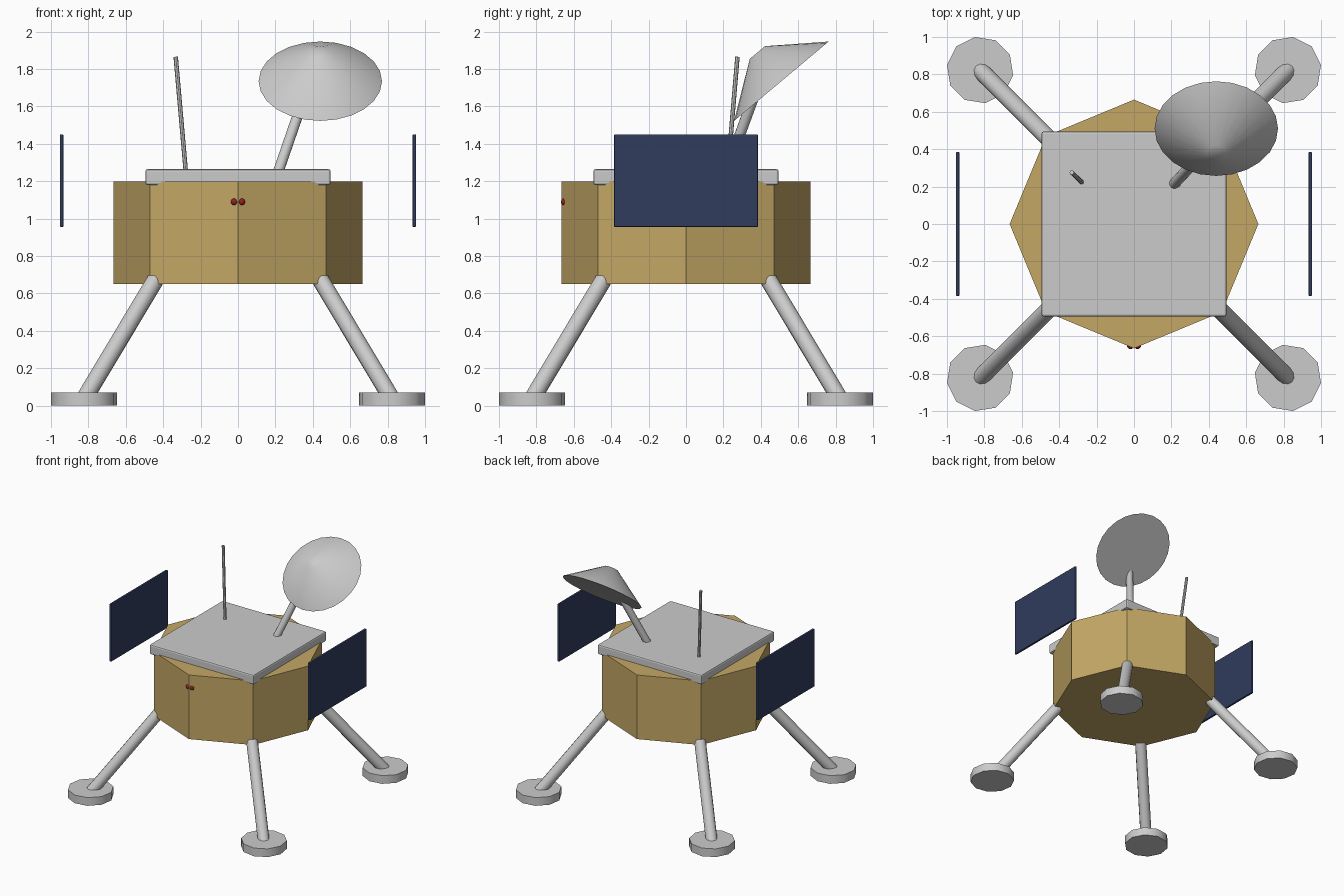
import bpy, math
from mathutils import Vector

if "Cube" in bpy.data.objects:
    bpy.data.objects.remove(bpy.data.objects["Cube"])


def material(name, rgb):
    m = bpy.data.materials.new(name)
    m.diffuse_color = (*rgb, 1)
    m.use_nodes = True
    m.node_tree.nodes["Principled BSDF"].inputs["Base Color"].default_value = m.diffuse_color
    return m


gold = material("gold_foil", (0.55, 0.39, 0.13))
navy = material("solar_blue", (0.03, 0.045, 0.11))
red = material("red_lamp", (0.30, 0.015, 0.015))


def finish(name, mat=None, angle=None):
    o = bpy.context.object
    o.name = name
    if mat:
        o.data.materials.append(mat)
    if angle:
        bpy.ops.object.shade_smooth_by_angle(angle=math.radians(angle))
    return o


def box(name, centre, size, bevel, mat=None):
    bpy.ops.mesh.primitive_cube_add(size=1, location=centre)
    o = bpy.context.object
    o.scale = size
    bpy.ops.object.transform_apply(location=False, rotation=False, scale=True)
    b = o.modifiers.new("bevel", 'BEVEL')
    b.width, b.segments = bevel, 2
    return finish(name, mat)


def rod(name, a, b, r, sides):
    a, b = Vector(a), Vector(b)
    d = b - a
    bpy.ops.mesh.primitive_cylinder_add(
        vertices=sides, radius=r, depth=d.length, location=(a + b) / 2,
        rotation=d.to_track_quat('Z', 'Y').to_euler())
    return finish(name, angle=40)


# Octagonal foil-covered body
bpy.ops.mesh.primitive_cylinder_add(vertices=8, radius=0.665, depth=0.55,
                                    location=(0, 0, 0.925))
finish("body", gold)

# Top deck
box("top_deck", (0, 0, 1.2225), (0.99, 0.99, 0.085), 0.012)

# Legs and foot pads
for sx, sx_name in ((-1, "left"), (1, "right")):
    for sy, sy_name in ((-1, "front"), (1, "back")):
        tag = f"{sy_name}_{sx_name}"
        rod(f"{tag}_leg", (sx * 0.443, sy * 0.443, 0.67),
            (sx * 0.82, sy * 0.82, 0.04), 0.046, 12)
        bpy.ops.mesh.primitive_cylinder_add(
            vertices=10, radius=0.179, depth=0.07,
            location=(sx * 0.823, sy * 0.823, 0.035),
            rotation=(0, 0, math.atan2(sy, sx) - math.pi / 2))
        finish(f"{tag}_foot", angle=40)

    # Side solar panel
    box(f"{sx_name}_solar_panel", (sx * 0.943, 0, 1.203),
        (0.02, 0.77, 0.495), 0.006, navy)

    # Front lamp
    bpy.ops.mesh.primitive_uv_sphere_add(
        segments=12, ring_count=8, radius=0.019, location=(sx * 0.019, -0.65, 1.09))
    finish(f"{sx_name}_lamp", red, 40)

# Dish mast and whip antenna
rod("dish_mast", (0.215, 0.215, 1.25), (0.353, 0.362, 1.65), 0.029, 12)
rod("whip_antenna", (-0.279, 0.223, 1.25), (-0.333, 0.275, 1.865), 0.012, 8)

# Dish: shallow truncated cone tilted to the front
tilt = math.radians(40)
n = Vector((0, -math.sin(tilt), math.cos(tilt)))
bpy.ops.mesh.primitive_cone_add(
    vertices=24, radius1=0.33, radius2=0.053, depth=0.2,
    location=Vector((0.44, 0.51, 1.735)) + n * 0.1, rotation=(tilt, 0, 0))
finish("dish", angle=40)
